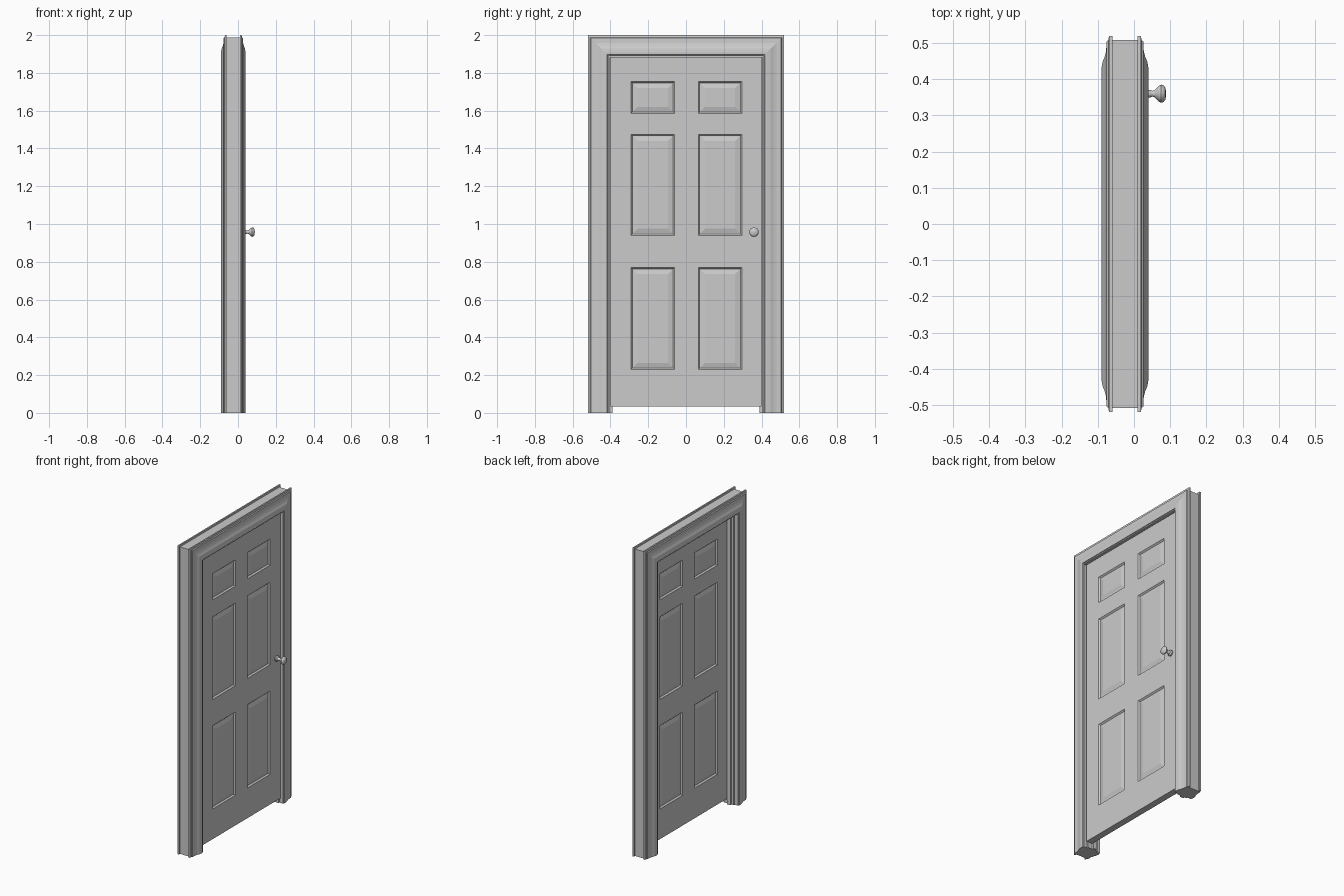
import bpy, bmesh, math
from mathutils import Matrix

cube = bpy.data.objects.get("Cube")
if cube:
    bpy.data.objects.remove(cube)


def material(name, rgb):
    m = bpy.data.materials.new(name)
    m.use_nodes = True
    m.diffuse_color = (*rgb, 1)
    m.node_tree.nodes["Principled BSDF"].inputs["Base Color"].default_value = (*rgb, 1)
    return m


grey = material("light grey paint", (0.6, 0.6, 0.6))


def finish(name, bm, smooth=None):
    bmesh.ops.remove_doubles(bm, verts=bm.verts, dist=1e-5)
    bmesh.ops.recalc_face_normals(bm, faces=bm.faces)
    mesh = bpy.data.meshes.new(name)
    bm.to_mesh(mesh)
    bm.free()
    mesh.materials.append(grey)
    ob = bpy.data.objects.new(name, mesh)
    bpy.context.collection.objects.link(ob)
    if smooth:
        bpy.ops.object.select_all(action='DESELECT')
        ob.select_set(True)
        bpy.context.view_layer.objects.active = ob
        bpy.ops.object.shade_smooth_by_angle(angle=math.radians(smooth))
    return ob


def surround(name, profile, rise=1.48):
    """Sweep a closed (half width, x) profile up, across and down with mitred corners."""
    bm = bmesh.new()
    rings = []
    for side, top in ((-1, 0), (-1, 1), (1, 1), (1, 0)):
        rings.append([bm.verts.new((x, side * u, top * (u + rise))) for u, x in profile])
    n = len(profile)
    for a, b in zip(rings, rings[1:]):
        for i in range(n):
            j = (i + 1) % n
            bm.faces.new((a[i], a[j], b[j], b[i]))
    bm.faces.new(rings[0])
    bm.faces.new(rings[-1])
    return finish(name, bm)


# Frame: jamb, stop strip and moulded casing on both sides of the wall
MID = -0.025
surround("door_jamb", [(0.402, -0.06), (0.508, -0.06), (0.508, 0.01), (0.402, 0.01)])
surround("door_stop", [(0.39, -0.045), (0.402, -0.045), (0.402, -0.021), (0.39, -0.021)])
moulding = [(0.41, 0.01), (0.52, 0.01), (0.52, 0.019), (0.508, 0.021), (0.504, 0.026),
            (0.478, 0.027), (0.462, 0.031), (0.448, 0.037), (0.43, 0.04),
            (0.418, 0.04), (0.416, 0.036), (0.41, 0.035)]
surround("casing_right_face", moulding)
surround("casing_left_face", [(u, 2 * MID - x) for u, x in moulding])

# Door leaf: a grid on each face whose panel cells are inset and raised
FRONT, BACK = 0.023, -0.02
ys = [-0.4, -0.292, -0.06, 0.065, 0.296, 0.4]
zs = [0.035, 0.23, 0.77, 0.94, 1.475, 1.585, 1.755, 1.885]
bm = bmesh.new()
panels = []
for x, out in ((FRONT, 1), (BACK, -1)):
    grid = [[bm.verts.new((x, y, z)) for z in zs] for y in ys]
    for i in range(len(ys) - 1):
        for j in range(len(zs) - 1):
            quad = [grid[i][j], grid[i + 1][j], grid[i + 1][j + 1], grid[i][j + 1]]
            face = bm.faces.new(quad if out > 0 else quad[::-1])
            if i % 2 and j % 2:
                panels.append(face)
rim = [e for e in bm.edges if e.is_boundary]
bmesh.ops.bridge_loops(bm, edges=rim)
bm.normal_update()
for width, depth in ((0.011, -0.009), (0.005, 0), (0.034, 0.006)):
    bmesh.ops.inset_individual(bm, faces=panels, thickness=width, depth=depth)
finish("door_leaf", bm)

# Knob: a lathed profile of (radius, x) turned about the x axis
bm = bmesh.new()
profile = [(0, FRONT), (0.018, FRONT), (0.018, 0.03), (0.011, 0.036), (0.01, 0.046),
           (0.008, 0.05), (0.009, 0.056), (0.015, 0.062), (0.022, 0.069), (0.025, 0.075),
           (0.023, 0.082), (0.016, 0.087), (0, 0.089)]
verts = [bm.verts.new((x, r, 0)) for r, x in profile]
edges = [bm.edges.new(pair) for pair in zip(verts, verts[1:])]
bmesh.ops.spin(bm, geom=verts + edges, cent=(0, 0, 0), axis=(1, 0, 0),
               angle=2 * math.pi, steps=24)
bmesh.ops.transform(bm, matrix=Matrix.Translation((0, 0.36, 0.957)), verts=bm.verts)
finish("door_knob", bm, smooth=40)
